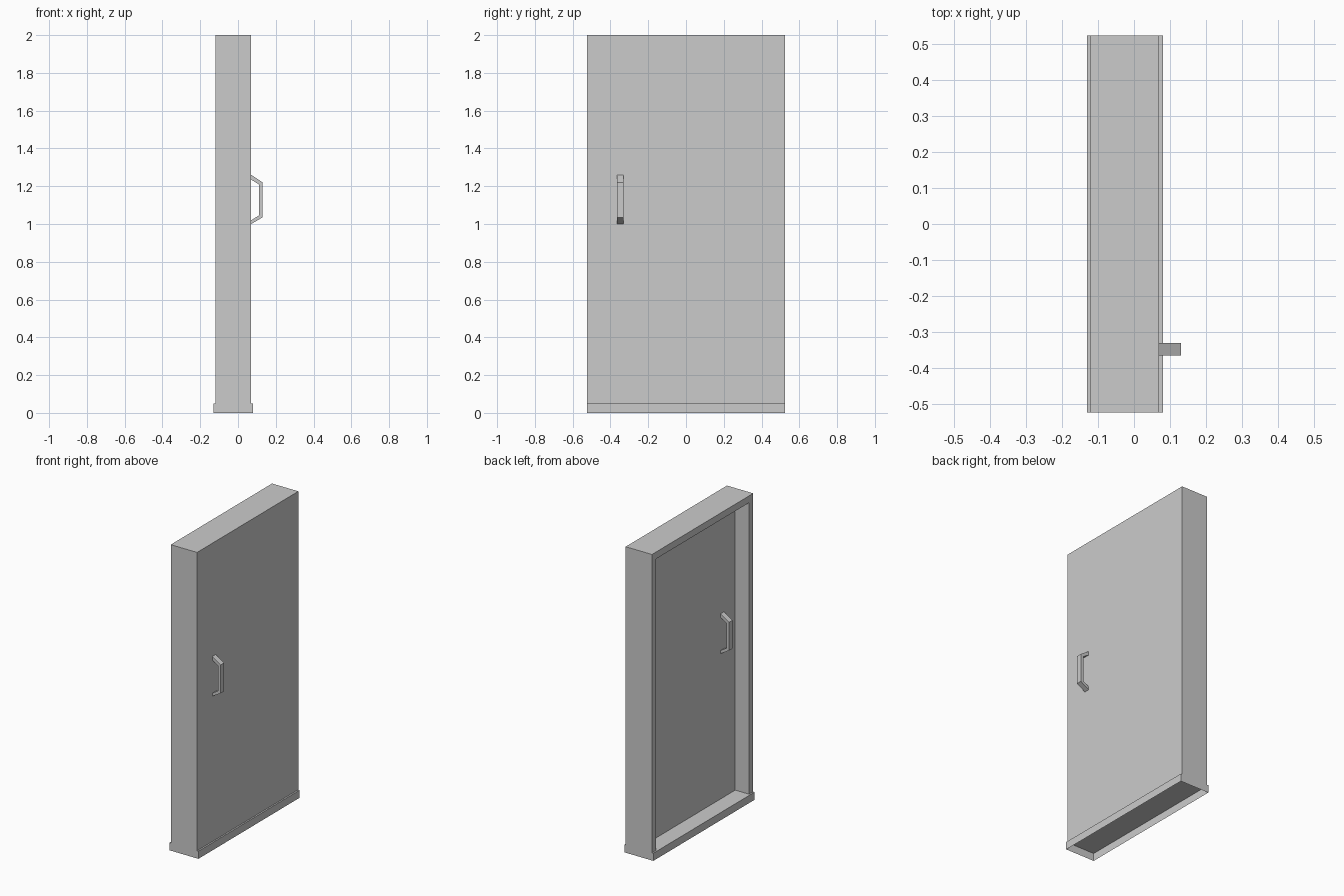
import bpy, bmesh
from mathutils import Vector

old = bpy.data.objects.get("Cube")
if old:
    bpy.data.objects.remove(old, do_unlink=True)

grey = bpy.data.materials.new("light_grey")
grey.use_nodes = True
colour = (0.6, 0.6, 0.6, 1)
grey.diffuse_color = colour
grey.node_tree.nodes["Principled BSDF"].inputs["Base Color"].default_value = colour


def finish(name, bm):
    bmesh.ops.recalc_face_normals(bm, faces=bm.faces)
    mesh = bpy.data.meshes.new(name)
    bm.to_mesh(mesh)
    bm.free()
    mesh.materials.append(grey)
    obj = bpy.data.objects.new(name, mesh)
    bpy.context.collection.objects.link(obj)
    return obj


def box(name, low, high, open_bottom=False):
    low, high = Vector(low), Vector(high)
    bm = bmesh.new()
    bmesh.ops.create_cube(bm, size=1)
    for v in bm.verts:
        v.co = (low + high) / 2 + v.co * (high - low)
    if open_bottom:
        bottom = min(bm.faces, key=lambda f: f.calc_center_median().z)
        bmesh.ops.delete(bm, geom=[bottom], context='FACES_ONLY')
    return finish(name, bm)


def handle(name, wall_x, side):
    # Bent bar outline (distance from the panel, height), extruded across y
    outline = [(0, 1.0), (0.06, 1.035), (0.06, 1.22), (0, 1.26),
               (0, 1.235), (0.04, 1.21), (0.04, 1.045), (0, 1.02)]
    bm = bmesh.new()
    face = bm.faces.new([bm.verts.new((wall_x + side * d, -0.365, z)) for d, z in outline])
    ext = bmesh.ops.extrude_face_region(bm, geom=[face])
    moved = [g for g in ext["geom"] if isinstance(g, bmesh.types.BMVert)]
    bmesh.ops.translate(bm, verts=moved, vec=(0, 0.035, 0))
    return finish(name, bm)


# Sill: thin shell, open underneath
box("sill", (-0.13, -0.523, 0), (0.08, 0.523, 0.05), open_bottom=True)

# Door panel and frame, with a deep recess on one side
door = box("door_and_frame", (-0.12, -0.523, 0.05), (0.07, 0.523, 2))
cutter = box("recess_cutter", (-0.3, -0.48, -0.1), (-0.02, 0.48, 1.955))
cutter.hide_render = True
cutter.hide_viewport = True
cut = door.modifiers.new("recess", 'BOOLEAN')
cut.operation = 'DIFFERENCE'
cut.solver = 'EXACT'
cut.object = cutter

# Pull handles on both sides of the panel
handle("outer_handle", 0.07, 1)
handle("inner_handle", -0.02, -1)
